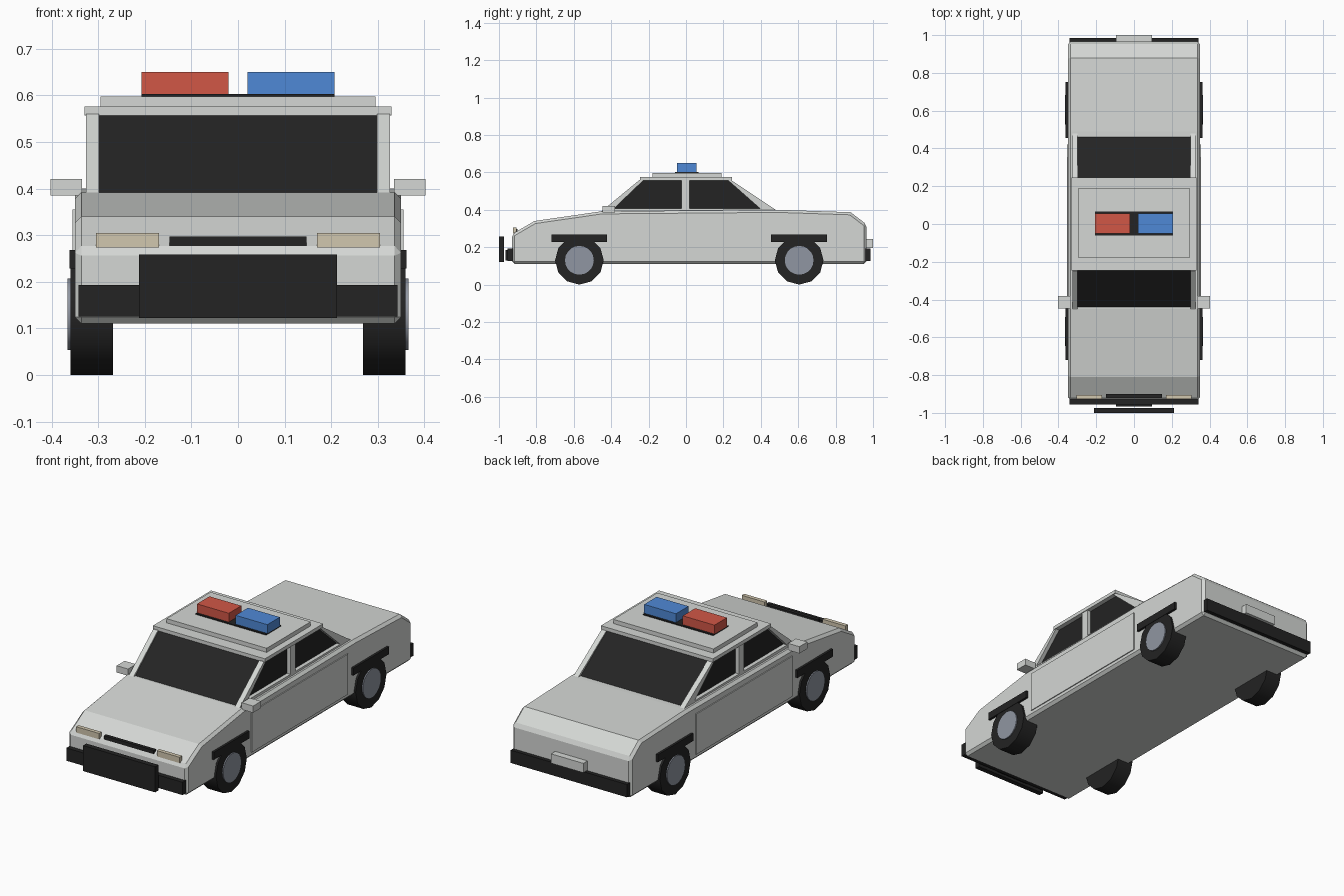
import bpy, bmesh, math
from mathutils import Matrix

cube = bpy.data.objects.get("Cube")
if cube:
    bpy.data.objects.remove(cube, do_unlink=True)


def make_material(name, r, g, b):
    mat = bpy.data.materials.new(name)
    mat.use_nodes = True
    mat.diffuse_color = (r, g, b, 1)
    mat.node_tree.nodes["Principled BSDF"].inputs["Base Color"].default_value = (r, g, b, 1)
    return mat


paint = make_material("white_paint", 0.66, 0.68, 0.66)
black = make_material("black_trim", 0.017, 0.017, 0.017)
red = make_material("red_light", 0.64, 0.095, 0.062)
blue = make_material("blue_light", 0.078, 0.25, 0.67)
cream = make_material("headlight_cream", 0.64, 0.57, 0.43)
steel = make_material("hub_steel", 0.28, 0.305, 0.36)


def finish(name, bm, mat):
    bmesh.ops.recalc_face_normals(bm, faces=bm.faces)
    mesh = bpy.data.meshes.new(name)
    bm.to_mesh(mesh)
    bm.free()
    mesh.materials.append(mat)
    obj = bpy.data.objects.new(name, mesh)
    bpy.context.collection.objects.link(obj)
    return obj


def box(name, mat, xs, ys, zs):
    """Box from its extents along each axis."""
    bm = bmesh.new()
    bmesh.ops.create_cube(bm, size=1)
    for v in bm.verts:
        v.co = [lo + (c + 0.5) * (hi - lo) for c, (lo, hi) in zip(v.co, (xs, ys, zs))]
    return finish(name, bm, mat)


def prism(name, mat, profile, x0, x1):
    """Side profile of (y, z) points extruded across x."""
    bm = bmesh.new()
    face = bm.faces.new([bm.verts.new((x0, y, z)) for y, z in profile])
    moved = bmesh.ops.extrude_face_region(bm, geom=[face])["geom"]
    verts = [g for g in moved if isinstance(g, bmesh.types.BMVert)]
    bmesh.ops.translate(bm, verts=verts, vec=(x1 - x0, 0, 0))
    return finish(name, bm, mat)


def disc(name, mat, radius, x0, x1, y, z, sides):
    """Cylinder lying along x."""
    bm = bmesh.new()
    bmesh.ops.create_cone(bm, cap_ends=True, segments=sides, radius1=radius,
                          radius2=radius, depth=abs(x1 - x0))
    turn = Matrix.Translation(((x0 + x1) / 2, y, z)) @ Matrix.Rotation(math.pi / 2, 4, 'Y')
    bmesh.ops.transform(bm, matrix=turn, verts=bm.verts)
    obj = finish(name, bm, mat)
    bpy.ops.object.select_all(action='DESELECT')
    obj.select_set(True)
    bpy.context.view_layer.objects.active = obj
    bpy.ops.object.shade_smooth_by_angle(angle=math.radians(40))
    return obj


def span(side, inner, outer):
    return tuple(sorted((side * inner, side * outer)))


# Lower body with chamfered edges
body = prism("body", paint, [(-0.93, 0.11), (-0.93, 0.27), (-0.81, 0.34), (-0.45, 0.392),
                             (0.49, 0.40), (0.88, 0.387), (0.965, 0.322), (0.965, 0.11)],
             -0.35, 0.35)
chamfer = body.modifiers.new("chamfer", 'BEVEL')
chamfer.width = 0.014
chamfer.segments = 1
chamfer.limit_method = 'ANGLE'
chamfer.angle_limit = math.radians(50)

# Glass block and roof
prism("window_glass", black, [(-0.447, 0.385), (-0.238, 0.56), (0.232, 0.56), (0.482, 0.385)],
      -0.305, 0.305)
box("roof", paint, (-0.33, 0.33), (-0.245, 0.245), (0.557, 0.576))
box("roof_panel", paint, (-0.295, 0.295), (-0.18, 0.19), (0.576, 0.598))

# Roof lights
box("light_bar_base", black, (-0.207, 0.207), (-0.06, 0.067), (0.598, 0.603))
box("red_roof_light", red, (-0.207, -0.02), (-0.049, 0.056), (0.603, 0.65))
box("blue_roof_light", blue, (0.02, 0.207), (-0.049, 0.056), (0.603, 0.65))

# Bumpers, push bar, plates and grille
box("front_bumper", black, (-0.342, 0.342), (-0.955, -0.92), (0.125, 0.193))
box("rear_bumper", black, (-0.342, 0.342), (0.955, 0.986), (0.125, 0.193))
box("push_bar", black, (-0.212, 0.212), (-1.0, -0.973), (0.122, 0.258))
box("front_plate", black, (-0.095, 0.095), (-0.965, -0.955), (0.13, 0.185))
box("rear_plate", paint, (-0.095, 0.095), (0.962, 1.0), (0.195, 0.245))
box("grille", black, (-0.147, 0.147), (-0.919, -0.90), (0.277, 0.297))

for side, label in ((1, "left"), (-1, "right")):
    box(label + "_headlight", cream, span(side, 0.17, 0.305), (-0.926, -0.905), (0.274, 0.305))
    box(label + "_mirror", paint, span(side, 0.335, 0.402), (-0.447, -0.38), (0.385, 0.421))
    box(label + "_door_panel", paint, span(side, 0.34, 0.355), (-0.39, 0.42), (0.14, 0.355))

    # Cabin pillars
    low, high = span(side, 0.298, 0.326)
    prism(label + "_front_pillar", paint,
          [(-0.457, 0.388), (-0.248, 0.56), (-0.225, 0.56), (-0.405, 0.388)], low, high)
    prism(label + "_rear_pillar", paint,
          [(0.495, 0.39), (0.24, 0.56), (0.222, 0.56), (0.415, 0.39)], low, high)
    box(label + "_middle_pillar", paint, (low, high), (-0.024, 0.02), (0.39, 0.56))
    box(label + "_window_sill", paint, (low, high), (-0.43, 0.46), (0.385, 0.408))

    # Wheels and fender trims
    for y, end in ((-0.57, "front"), (0.605, "rear")):
        name = end + "_" + label
        disc(name + "_tyre", black, 0.13, side * 0.268, side * 0.36, y, 0.13, 12)
        disc(name + "_hub", steel, 0.077, side * 0.35, side * 0.366, y, 0.13, 20)
        box(name + "_fender_trim", black, span(side, 0.335, 0.362),
            (y - 0.15, y + 0.148), (0.228, 0.268))
